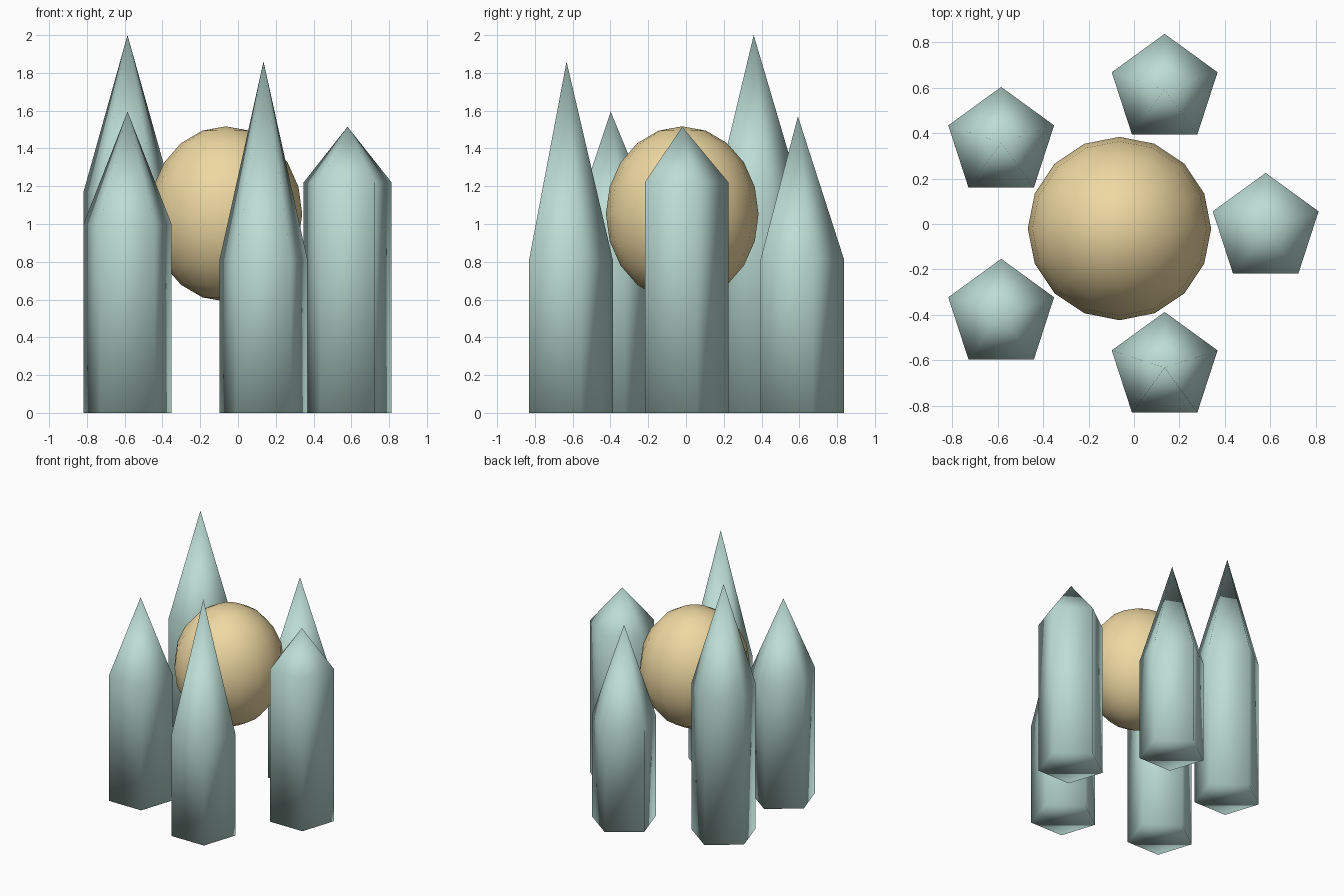
import bpy, bmesh
from math import cos, sin, pi, tau

if "Cube" in bpy.data.objects:
    bpy.data.objects.remove(bpy.data.objects["Cube"])

CX, CY = -0.064, -0.02      # centre of the ring
RING, RADIUS = 0.644, 0.245


def material(name, color):
    m = bpy.data.materials.new(name)
    m.diffuse_color = color
    m.use_nodes = True
    m.node_tree.nodes["Principled BSDF"].inputs["Base Color"].default_value = m.diffuse_color
    return m


def finish(name, bm, mat):
    bmesh.ops.recalc_face_normals(bm, faces=bm.faces)
    for f in bm.faces:
        f.smooth = True
    mesh = bpy.data.meshes.new(name)
    bm.to_mesh(mesh)
    bm.free()
    mesh.materials.append(mat)
    ob = bpy.data.objects.new(name, mesh)
    bpy.context.collection.objects.link(ob)
    return ob


def crystal(name, x, y, shoulder, tip, mat):
    # five-sided prism closed by a pointed tip
    bm = bmesh.new()
    rings = [[bm.verts.new((RADIUS * cos(pi / 2 + tau * i / 5),
                            RADIUS * sin(pi / 2 + tau * i / 5), z))
              for i in range(5)] for z in (0, shoulder)]
    apex = bm.verts.new((0, 0, tip))
    low, high = rings
    bm.faces.new(low[::-1])
    for i in range(5):
        j = (i + 1) % 5
        bm.faces.new((low[i], low[j], high[j], high[i]))
        bm.faces.new((high[i], high[j], apex))
    finish(name, bm, mat).location = (x, y, 0)


green = material("crystal_green", (0.50, 0.72, 0.66, 1))
gold = material("orb_gold", (0.86, 0.69, 0.36, 1))

# ring of crystals: (shoulder height, tip height)
heights = [(1.22, 1.515), (0.81, 1.57), (1.17, 2.0), (1.0, 1.595), (0.81, 1.86)]
for k, (shoulder, tip) in enumerate(heights):
    a = tau * k / 5
    crystal(f"crystal_{k + 1}", CX + RING * cos(a), CY + RING * sin(a),
            shoulder, tip, green)

# floating orb, slightly stretched upward
bm = bmesh.new()
bmesh.ops.create_uvsphere(bm, u_segments=16, v_segments=10, radius=1)
bmesh.ops.scale(bm, vec=(0.404, 0.404, 0.464), verts=bm.verts)
finish("orb", bm, gold).location = (CX, CY, 1.053)
